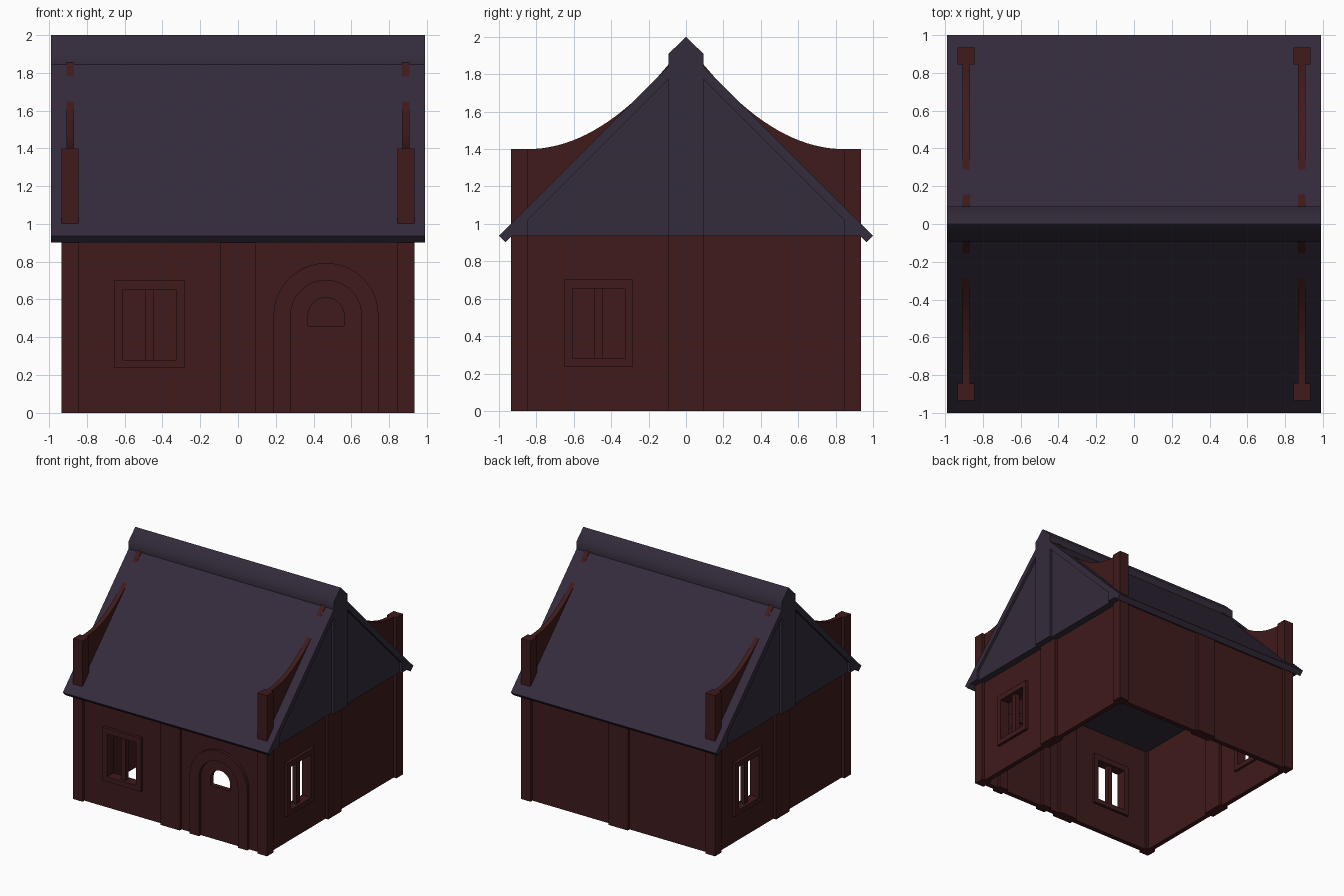
import bpy, bmesh, math
from mathutils import Matrix

if "Cube" in bpy.data.objects:
    bpy.data.objects.remove(bpy.data.objects["Cube"])


def material(name, rgb):
    m = bpy.data.materials.new(name)
    m.diffuse_color = (*rgb, 1)
    m.use_nodes = True
    m.node_tree.nodes["Principled BSDF"].inputs["Base Color"].default_value = m.diffuse_color
    return m


MAROON = material("maroon_wall", (0.050, 0.0105, 0.0112))
SLATE = material("purple_slate", (0.034, 0.024, 0.043))

# Side frame: u along the wall, v up, w outward; front by default
FRONT = Matrix(((1, 0, 0, 0), (0, 0, -1, 0), (0, 1, 0, 0), (0, 0, 0, 1)))
SIDES = {"front": 0, "right": 1, "back": 2, "left": 3}


def plate(name, outlines, w, thick, mat, side="front"):
    """Extruded flat outline(s); inner outlines become holes."""
    cu = bpy.data.curves.new(name, 'CURVE')
    cu.dimensions = '2D'
    cu.fill_mode = 'BOTH'
    cu.extrude = thick / 2
    for pts in outlines:
        sp = cu.splines.new('POLY')
        sp.points.add(len(pts) - 1)
        for p, (u, v) in zip(sp.points, pts):
            p.co = (u, v, 0, 1)
        sp.use_cyclic_u = True
    tmp = bpy.data.objects.new(name + "_curve", cu)
    bpy.context.collection.objects.link(tmp)
    bpy.context.view_layer.update()
    me = bpy.data.meshes.new_from_object(tmp.evaluated_get(bpy.context.evaluated_depsgraph_get()))
    bpy.data.objects.remove(tmp)
    me.transform(Matrix.Rotation(SIDES[side] * math.pi / 2, 4, 'Z') @ FRONT @ Matrix.Translation((0, 0, w)))
    bm = bmesh.new()
    bm.from_mesh(me)
    bmesh.ops.remove_doubles(bm, verts=bm.verts, dist=1e-5)
    bmesh.ops.recalc_face_normals(bm, faces=bm.faces)
    for f in bm.faces:
        f.smooth = False
    bm.to_mesh(me)
    bm.free()
    me.materials.clear()
    me.materials.append(mat)
    ob = bpy.data.objects.new(name, me)
    bpy.context.collection.objects.link(ob)
    return ob


def rect(u0, u1, v0, v1):
    return [(u0, v0), (u1, v0), (u1, v1), (u0, v1)]


def arch(c, r, bottom, spring=0.515, n=20):
    top = [(c + r * math.cos(math.pi * i / n), spring + r * math.sin(math.pi * i / n)) for i in range(n + 1)]
    return [(c - r, bottom), (c + r, bottom)] + top


H = 0.935            # wall height
P0, P1 = 0.845, 0.935  # corner post extents
MID = 0.888          # centre plane of the walls
WALL_T = 0.042
POST_W, POST_T = (P0 + P1) / 2, P1 - P0
TOP, UNDER = 1.937, 1.867  # 45 degree roof planes: z = TOP - |y|
EDGE = 0.99          # roof half length
DOOR = 0.466
WIN = rect(-0.608, -0.327, 0.28, 0.654)
WIN_FRAME = rect(-0.653, -0.283, 0.237, 0.702)

for side in SIDES:
    # Walls, with window and door-light openings
    holes = [WIN] if side != "back" else []
    if side == "front":
        holes.append(arch(DOOR, 0.095, 0.46))
    plate(side + "_wall", [rect(-0.87, 0.87, 0, H)] + holes, MID, WALL_T, MAROON, side)
    # Pilaster in the middle and post at one corner of each wall
    plate(side + "_middle_post", [rect(-0.093, 0.093, 0, H)], POST_W, POST_T, MAROON, side)
    plate(side + "_corner_post", [rect(P0, P1, 0, H)], POST_W, POST_T, MAROON, side)
    # Window frame and mullion
    if side != "back":
        plate(side + "_window_frame", [WIN_FRAME, WIN], POST_W, POST_T, MAROON, side)
        plate(side + "_window_mullion", [rect(-0.49, -0.447, 0.28, 0.654)], MID, WALL_T, MAROON, side)

# Arched door surround
surround = arch(DOOR, 0.278, 0)[1:] + [(DOOR - 0.278, 0), (DOOR - 0.187, 0)] \
    + arch(DOOR, 0.187, 0)[2:][::-1] + [(DOOR + 0.187, 0)]
plate("door_surround", [surround], POST_W, POST_T, MAROON)

# Roof slabs and softly shaded ridge cap
slab = [(0, TOP), (1.0, TOP - 1.0), (0.965, UNDER - 0.965), (0, UNDER), (-0.965, UNDER - 0.965), (-1.0, TOP - 1.0)]
plate("roof", [slab], 0, 2 * EDGE, SLATE, "right")
cap = [(0, 2.0), (0.093, 1.91), (0.093, TOP - 0.093), (0, TOP), (-0.093, TOP - 0.093), (-0.093, 1.91)]
ridge = plate("ridge_cap", [cap], 0, 2 * EDGE, SLATE, "right")
ridge.data.shade_smooth()
ridge.data.set_sharp_from_angle(angle=math.radians(55))

# Gable block closing the roof space, with flat ceiling
plate("gable_block", [[(H - UNDER, H), (UNDER - H, H), (0, UNDER)]], 0, 2 * (EDGE - 0.022), SLATE, "right")

for side in ("right", "left"):
    # Gable post pieces, flush with the roof edge
    post = [(-0.093, H), (0.093, H), (0.093, UNDER - 0.093), (0, UNDER), (-0.093, UNDER - 0.093)]
    plate(side + "_gable_post", [post], EDGE - 0.04, 0.08, SLATE, side)
    for s, tag in ((-1, "a"), (1, "b")):
        corner = [(s * P0, H), (s * (UNDER - H), H), (s * P0, UNDER - P0)]
        plate(f"{side}_gable_corner_{tag}", [corner], EDGE - 0.04, 0.08, SLATE, side)
        # Post tops rising through the roof
        bed = TOP - 0.035
        top = [(s * P0, bed - P0), (s * P1, bed - P1), (s * P1, 1.4), (s * P0, 1.4)]
        plate(f"{side}_post_top_{tag}", [top], POST_W, POST_T, MAROON, side)
        # Curved parapet fin sweeping up to the ridge
        us = [P0 - (P0 - 0.06) * i / 20 for i in range(21)]
        fin = [(s * u, 1.4 + 0.802 * (P0 - u) ** 2) for u in us]
        fin += [(s * 0.06, bed - 0.06), (s * P0, bed - P0)]
        plate(f"{side}_parapet_fin_{tag}", [fin], MID, WALL_T, MAROON, side)
